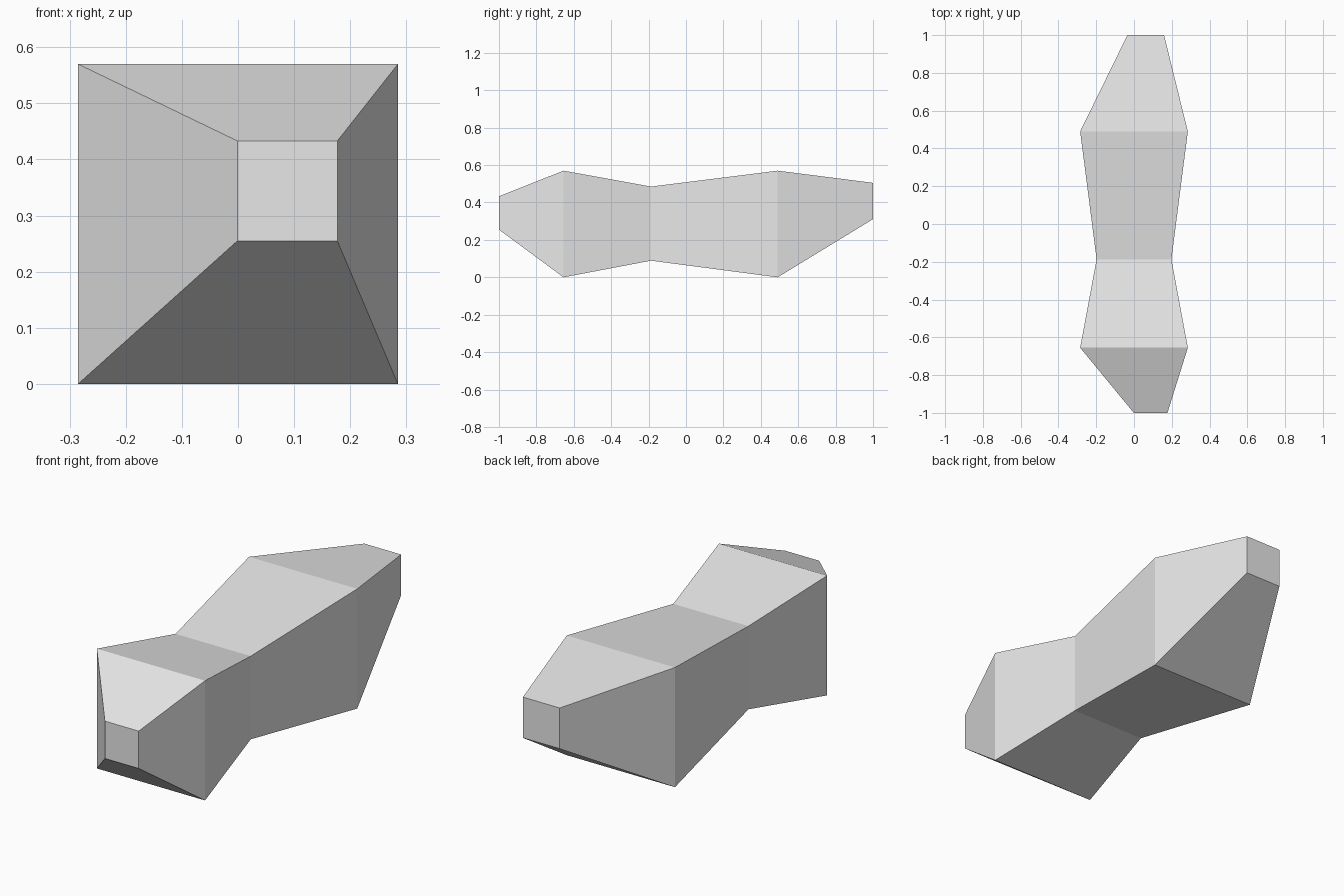
import bpy
import bmesh

cube = bpy.data.objects.get("Cube")
if cube:
    bpy.data.objects.remove(cube, do_unlink=True)

# Plain grey material
grey = bpy.data.materials.new("light_grey")
grey.use_nodes = True
colour = (0.8, 0.8, 0.8, 1)
grey.diffuse_color = colour
grey.node_tree.nodes["Principled BSDF"].inputs["Base Color"].default_value = colour

# Square cross-sections from front to back: y, centre x, centre z, half width
sections = [
    (-1.0, 0.088, 0.344, 0.089),
    (-0.655, 0, 0.285, 0.285),
    (-0.187, 0, 0.287, 0.198),
    (0.49, 0, 0.285, 0.285),
    (1.0, 0.062, 0.408, 0.097),
]
corners = [(-1, -1), (1, -1), (1, 1), (-1, 1)]

# Loft the body through the sections and cap both ends
bm = bmesh.new()
rings = [[bm.verts.new((cx + sx * h, y, cz + sz * h)) for sx, sz in corners]
         for y, cx, cz, h in sections]
for a, b in zip(rings, rings[1:]):
    for i in range(4):
        j = (i + 1) % 4
        bm.faces.new((a[i], a[j], b[j], b[i]))
bm.faces.new(rings[0])
bm.faces.new(rings[-1])
bmesh.ops.recalc_face_normals(bm, faces=bm.faces)

mesh = bpy.data.meshes.new("faceted_body")
bm.to_mesh(mesh)
bm.free()
mesh.materials.append(grey)
body = bpy.data.objects.new("faceted_body", mesh)
bpy.context.collection.objects.link(body)
